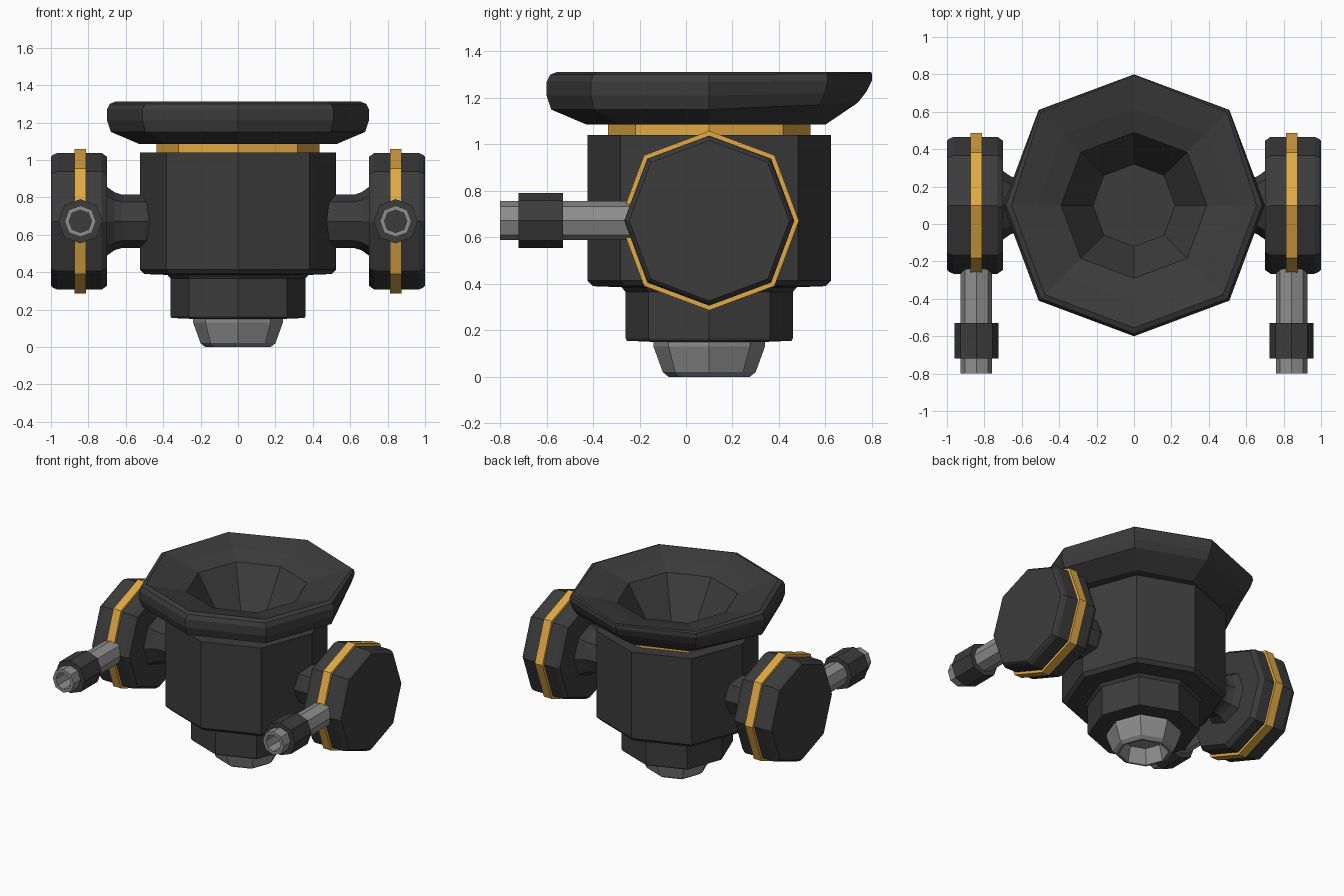
import bpy, bmesh, math
from mathutils import Matrix, Vector

if "Cube" in bpy.data.objects:
    bpy.data.objects.remove(bpy.data.objects["Cube"])

def material(name, rgb):
    m = bpy.data.materials.new(name)
    m.diffuse_color = (*rgb, 1)
    m.use_nodes = True
    m.node_tree.nodes["Principled BSDF"].inputs["Base Color"].default_value = m.diffuse_color
    return m

DARK = material("dark_metal", (0.045, 0.045, 0.045))
LIGHT = material("light_metal", (0.27, 0.27, 0.27))
GOLD = material("gold", (0.75, 0.4, 0.06))

UP = Matrix.Identity(4)
ALONG_X = Matrix.Rotation(math.pi / 2, 4, 'Y')
ALONG_Y = Matrix.Rotation(-math.pi / 2, 4, 'X')

def lathe(name, profile, mat, origin=(0, 0.1, 0), turn=UP, back=None, loop=False):
    """Eight-sided turned part from (radius, height) points; 'back' is an
    optional second profile blended in towards +y."""
    bm = bmesh.new()
    place = Matrix.Translation(origin) @ turn
    rings = []
    for (r0, z0), (r1, z1) in zip(profile, back or profile):
        ring = []
        for i in range(8):
            a = i * math.pi / 4
            t = max(0, math.sin(a))
            r = (r0 + (r1 - r0) * t) * (1.03 if i % 2 else 1)
            p = Vector((r * math.cos(a), r * math.sin(a), z0 + (z1 - z0) * t))
            ring.append(bm.verts.new(place @ p))
        rings.append(ring)
    pairs = list(zip(rings, rings[1:]))
    if loop:
        pairs.append((rings[-1], rings[0]))
    else:
        bm.faces.new(rings[0])
        bm.faces.new(rings[-1])
    for a, b in pairs:
        for i in range(8):
            j = (i + 1) % 8
            bm.faces.new((a[i], a[j], b[j], b[i]))
    bmesh.ops.recalc_face_normals(bm, faces=bm.faces)
    me = bpy.data.meshes.new(name)
    bm.to_mesh(me)
    bm.free()
    me.materials.append(mat)
    ob = bpy.data.objects.new(name, me)
    bpy.context.collection.objects.link(ob)
    return ob

# Main body, hollow at the top to take the bowl
lathe("body", [(0.37, 0.385), (0.50, 0.39), (0.525, 0.415), (0.525, 1.04),
               (0.43, 1.04), (0.43, 0.45)], DARK)
# Lower collar and hollow bottom outlet
lathe("lower_collar", [(0.24, 0.15), (0.355, 0.155), (0.36, 0.165),
                       (0.36, 0.365), (0.385, 0.395)], DARK)
lathe("bottom_outlet", [(0.24, 0.16), (0.24, 0.13), (0.2, 0.02), (0.175, 0),
                        (0.16, 0.0), (0.135, 0.11)], LIGHT)
# Neck ring
lathe("neck_ring", [(0.42, 1.035), (0.435, 1.035), (0.435, 1.09), (0.42, 1.09)],
      GOLD, loop=True)

# Bowl: rounded lip in front, sharper flared lip at the back
inner = [(0.52, 1.275), (0.39, 1.235), (0.22, 0.96)]
under = [(0.23, 0.93), (0.41, 1.085)]
lathe("bowl",
      under + [(0.527, 1.085), (0.68, 1.15), (0.70, 1.21), (0.70, 1.27),
               (0.685, 1.30), (0.655, 1.312)] + inner, DARK,
      back=under + [(0.50, 1.085), (0.64, 1.18), (0.675, 1.225), (0.70, 1.275),
                    (0.70, 1.305), (0.695, 1.312)] + inner)

# Side drums, axles and front pipes
for side, s in (("left", -1), ("right", 1)):
    hub = (0, 0.1, 0.672)
    out = lambda pts: [(r, s * x) for r, x in pts]
    lathe(side + "_drum", out([(0.345, 0.70), (0.366, 0.73), (0.366, 0.965),
                               (0.355, 0.99), (0.345, 1.0)]),
          DARK, hub, ALONG_X)
    lathe(side + "_drum_band", out([(0.355, 0.812), (0.386, 0.812),
                                    (0.386, 0.874), (0.355, 0.874)]),
          GOLD, hub, ALONG_X, loop=True)
    lathe(side + "_axle", out([(0.13, 0.44), (0.142, 0.50), (0.142, 0.62),
                               (0.155, 0.66), (0.19, 0.71)]), DARK, hub, ALONG_X)
    tip = (s * 0.843, 0, 0.672)
    lathe(side + "_pipe", [(0.084, -0.2), (0.084, -0.8), (0.06, -0.8),
                           (0.06, -0.64)], LIGHT, tip, ALONG_Y)
    lathe(side + "_pipe_bore", [(0.06, -0.645), (0.06, -0.65)], DARK, tip, ALONG_Y)
    lathe(side + "_pipe_collar", [(0.08, -0.53), (0.118, -0.53), (0.118, -0.72),
                                  (0.08, -0.72)], DARK, tip, ALONG_Y, loop=True)
